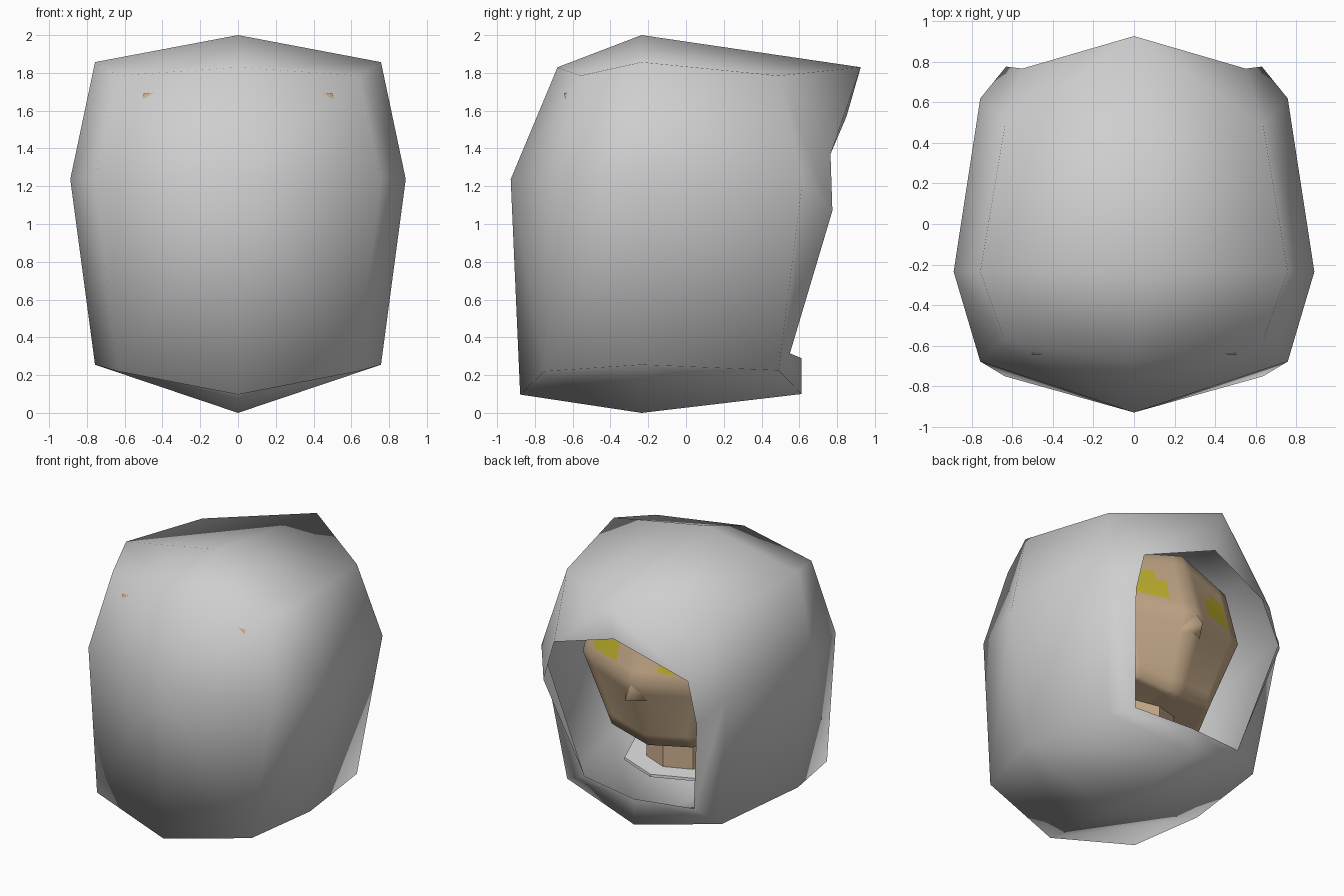
import bpy, bmesh

if "Cube" in bpy.data.objects:
    bpy.data.objects.remove(bpy.data.objects["Cube"])


def material(name, rgb):
    m = bpy.data.materials.new(name)
    m.diffuse_color = (*rgb, 1)
    m.use_nodes = True
    m.node_tree.nodes["Principled BSDF"].inputs["Base Color"].default_value = m.diffuse_color
    return m


GREY = material("hood grey", (0.62, 0.62, 0.62))
TAN = material("skin tan", (0.60, 0.43, 0.27))
YELLOW = material("eye yellow", (0.58, 0.48, 0.03))
PALE = material("collar pale grey", (0.78, 0.78, 0.78))


def finish(bm, name, mats):
    bmesh.ops.recalc_face_normals(bm, faces=bm.faces)
    me = bpy.data.meshes.new(name)
    bm.to_mesh(me)
    bm.free()
    for m in mats:
        me.materials.append(m)
    for p in me.polygons:
        p.use_smooth = True
    ob = bpy.data.objects.new(name, me)
    bpy.context.collection.objects.link(ob)
    return ob


def rounded_block(half, open_face=False):
    """Cube with 2x2 faces per side; half maps (i, j, k) to points at x >= 0."""
    bm = bmesh.new()
    v = {}
    for (i, j, k), (x, y, z) in half.items():
        v[i, j, k] = bm.verts.new((x, y, z))
        if i:
            v[-i, j, k] = bm.verts.new((-x, y, z))
    for axis in range(3):
        for s in (-1, 1):
            if open_face and axis == 1 and s == 1:
                continue
            for a in (-1, 1):
                for b in (-1, 1):
                    def key(p, q):
                        c = [p, q]
                        c.insert(axis, s)
                        return v[tuple(c)]
                    mid, e1, cor, e2 = key(0, 0), key(a, 0), key(a, b), key(0, b)
                    if axis == 2:      # roof and floor fold between edge midpoints
                        bm.faces.new((mid, e1, e2))
                        bm.faces.new((e1, cor, e2))
                    else:
                        bm.faces.new((mid, e1, cor, e2))
    return bm, v


# Hood: rounded shell, open toward +y
bm, v = rounded_block({
    (0, -1, 1): (0, -.68, 1.83), (0, 0, 1): (0, -.235, 2.0), (0, 1, 1): (0, .925, 1.83),
    (1, -1, 1): (.64, -.56, 1.785), (1, 0, 1): (.757, -.235, 1.857), (1, 1, 1): (.635, .49, 1.785),
    (0, -1, 0): (0, -.928, 1.237), (1, -1, 0): (.757, -.677, 1.237),
    (1, 0, 0): (.888, -.235, 1.237), (1, 1, 0): (.757, .618, 1.237),
    (0, -1, -1): (0, -.878, .097), (0, 0, -1): (0, -.235, .0), (0, 1, -1): (0, .612, .1),
    (1, -1, -1): (.635, -.75, .22), (1, 0, -1): (.757, -.235, .255), (1, 1, -1): (.635, .49, .225),
}, open_face=True)
# Rim around the face opening
top = bm.verts.new((0, .85, 1.57))
low = bm.verts.new((0, .612, .29))
for s in (-1, 1):
    r1 = bm.verts.new((s * .55, .765, 1.37))
    r2 = bm.verts.new((s * .63, .775, 1.07))
    r3 = bm.verts.new((s * .45, .55, .315))
    b, c, m = v[0, 1, 1], v[s, 1, 1], v[s, 1, 0]
    k, d = v[s, 1, -1], v[0, 1, -1]
    for f in ((b, c, r1, top), (c, m, r2, r1), (m, k, r3, r2), (k, d, low, r3)):
        bm.faces.new(f)
finish(bm, "hood", [GREY])

# Head: rounded block inside the hood, eyes coloured on its face
bm, v = rounded_block({
    (0, -1, 1): (0, -.60, 1.74), (0, 0, 1): (0, -.10, 1.85), (0, 1, 1): (0, .50, 1.68),
    (1, -1, 1): (.50, -.645, 1.69), (1, 0, 1): (.57, -.10, 1.72), (1, 1, 1): (.45, .42, 1.58),
    (0, -1, 0): (0, -.80, 1.20), (1, -1, 0): (.60, -.55, 1.20), (0, 1, 0): (0, .66, 1.16),
    (1, 0, 0): (.68, -.08, 1.20), (1, 1, 0): (.52, .47, 1.20),
    (0, -1, -1): (0, -.60, .62), (0, 0, -1): (0, -.05, .58), (0, 1, -1): (0, .45, .63),
    (1, -1, -1): (.45, -.45, .65), (1, 0, -1): (.50, .08, .68), (1, 1, -1): (.33, .40, .68),
})
bmesh.ops.subdivide_edges(bm, edges=bm.edges[:], cuts=5, use_grid_fill=True)
for f in bm.faces:
    c = f.calc_center_median()
    if c.y > .42 and 1.27 < c.z < 1.46 and .2 < abs(c.x) < .38:
        f.material_index = 1
finish(bm, "head", [TAN, YELLOW])

# Nose: small pyramid on the face
bm = bmesh.new()
tip = bm.verts.new((0, .72, 1.06))
base = [bm.verts.new(p) for p in ((0, .62, 1.22), (.09, .58, 1.03), (-.09, .58, 1.03))]
for n in range(3):
    bm.faces.new((tip, base[n], base[(n + 1) % 3]))
finish(bm, "nose", [TAN])


def prism(name, radius, z0, z1, mat):
    bm = bmesh.new()
    bmesh.ops.create_cone(bm, cap_ends=True, segments=8, radius1=radius, radius2=radius, depth=z1 - z0)
    bmesh.ops.translate(bm, vec=(0, 0, (z0 + z1) / 2), verts=bm.verts)
    ob = finish(bm, name, [mat])
    for p in ob.data.polygons:
        p.use_smooth = False


# Neck standing on a thin collar disc
prism("neck", .27, .39, .66, TAN)
prism("collar", .42, .38, .40, PALE)
